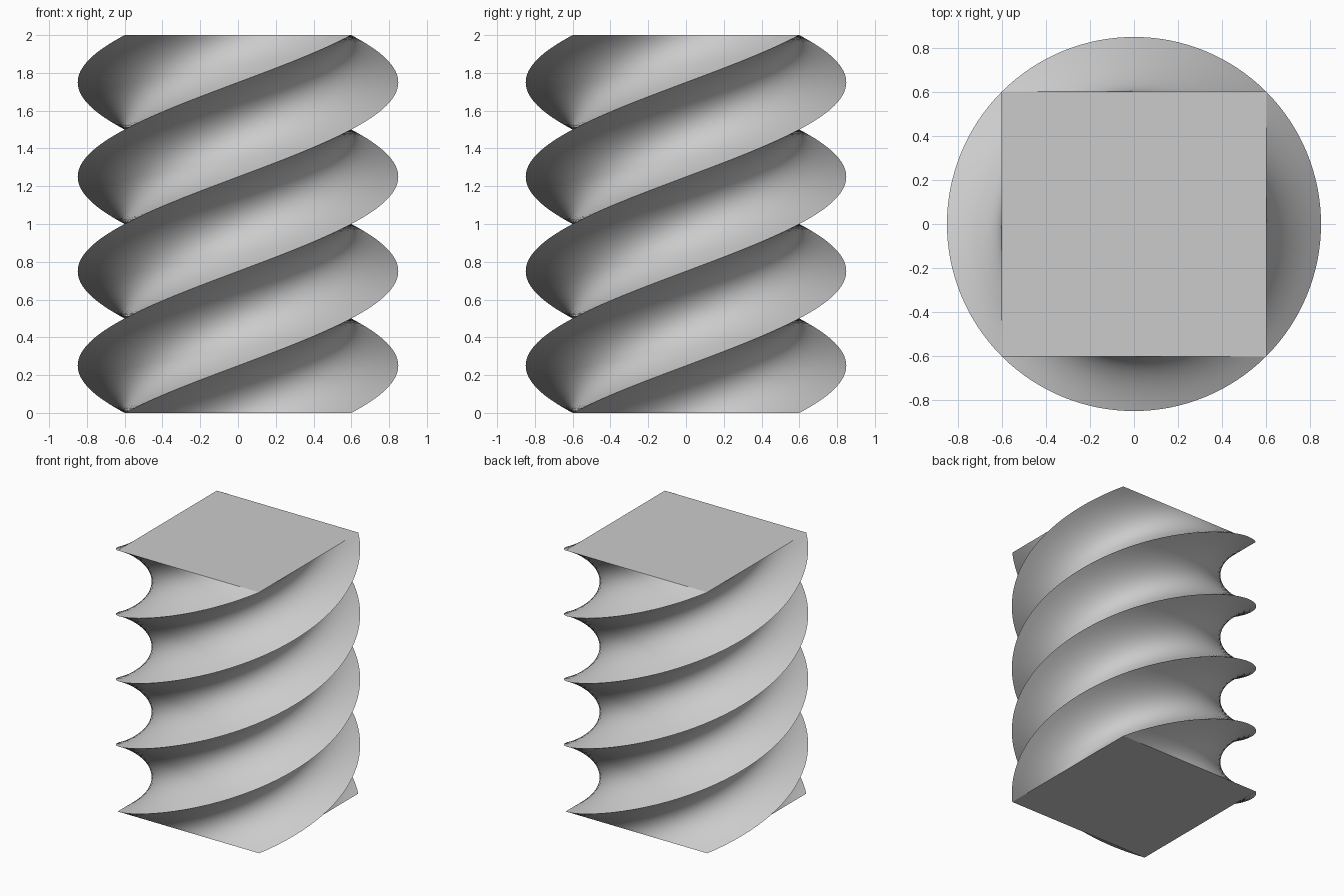
import bpy
import bmesh
import math
from mathutils import Matrix, Vector

HALF = 0.6        # half the width of the square section
HEIGHT = 2.0
TURNS = 1.0       # counter-clockwise going up
LEVELS = 128
SIDE_STEPS = 16

if "Cube" in bpy.data.objects:
    bpy.data.objects.remove(bpy.data.objects["Cube"])

# Plain grey material
grey = bpy.data.materials.new("light_grey")
grey.use_nodes = True
colour = (0.6, 0.6, 0.6, 1)
grey.diffuse_color = colour
grey.node_tree.nodes["Principled BSDF"].inputs["Base Color"].default_value = colour

# Square section, each side subdivided
section = []
for side in range(4):
    turn = Matrix.Rotation(side * math.pi / 2, 3, "Z")
    for i in range(SIDE_STEPS):
        section.append(turn @ Vector((-HALF + 2 * HALF * i / SIDE_STEPS, -HALF, 0)))

# Stack of rotated sections
bm = bmesh.new()
rings = []
for level in range(LEVELS + 1):
    t = level / LEVELS
    turn = Matrix.Rotation(t * TURNS * 2 * math.pi, 3, "Z")
    lift = Vector((0, 0, t * HEIGHT))
    rings.append([bm.verts.new(turn @ p + lift) for p in section])

# Smooth twisted walls
count = len(section)
for low, high in zip(rings, rings[1:]):
    for i in range(count):
        j = (i + 1) % count
        bm.faces.new((low[i], low[j], high[j], high[i])).smooth = True

# Flat end caps
bm.faces.new(rings[0][::-1])
bm.faces.new(rings[-1])

# Sharp helical ridges and cap rims
for ring in rings:
    for i in range(0, count, SIDE_STEPS):
        for edge in ring[i].link_edges:
            if abs(edge.verts[0].co.z - edge.verts[1].co.z) > 1e-4:
                edge.smooth = False
for ring in (rings[0], rings[-1]):
    for i in range(count):
        bm.edges.get((ring[i], ring[(i + 1) % count])).smooth = False

mesh = bpy.data.meshes.new("twisted_column")
bm.to_mesh(mesh)
bm.free()
mesh.materials.append(grey)
column = bpy.data.objects.new("twisted_column", mesh)
bpy.context.scene.collection.objects.link(column)
